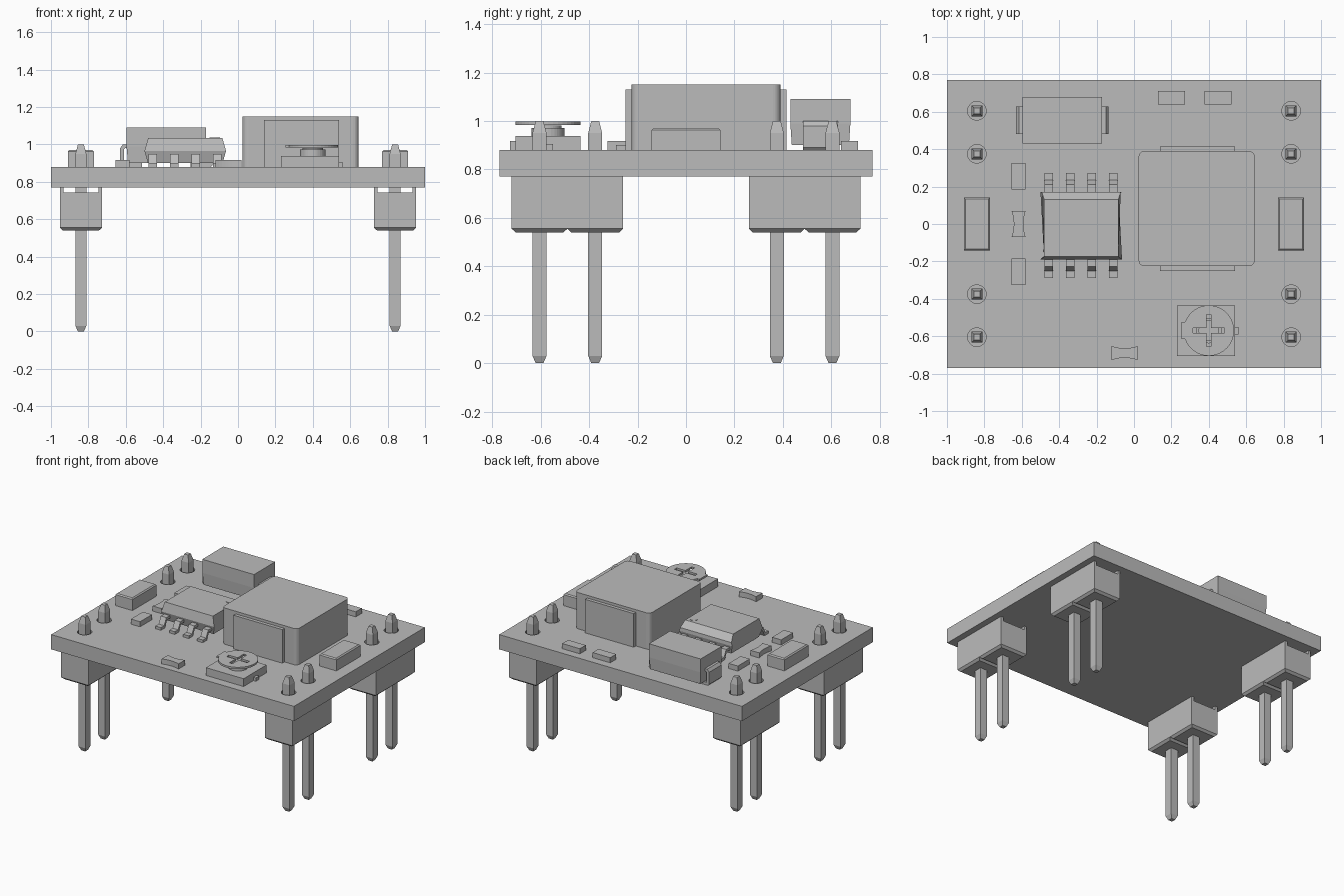
import bpy, bmesh, math

cube = bpy.data.objects.get("Cube")
if cube:
    bpy.data.objects.remove(cube, do_unlink=True)

grey = bpy.data.materials.new("plain grey")
grey.use_nodes = True
COLOUR = (0.5, 0.5, 0.5, 1)
grey.diffuse_color = COLOUR
grey.node_tree.nodes["Principled BSDF"].inputs["Base Color"].default_value = COLOUR

TOP = 0.88      # upper face of the board
UNDER = 0.77    # lower face of the board


def finish(name, bm):
    bmesh.ops.recalc_face_normals(bm, faces=bm.faces)
    mesh = bpy.data.meshes.new(name)
    bm.to_mesh(mesh)
    bm.free()
    mesh.materials.append(grey)
    ob = bpy.data.objects.new(name, mesh)
    bpy.context.collection.objects.link(ob)
    return ob


def loft(name, rings):
    """Closed solid through rings that have equal point counts."""
    bm = bmesh.new()
    loops = [[bm.verts.new(p) for p in ring] for ring in rings]
    n = len(loops[0])
    for a, b in zip(loops, loops[1:]):
        for i in range(n):
            j = (i + 1) % n
            bm.faces.new((a[i], a[j], b[j], b[i]))
    bm.faces.new(loops[0][::-1])
    bm.faces.new(loops[-1])
    return finish(name, bm)


def stack(name, x, y, levels):
    """Rectangular rings, each level is (z, half width, half depth)."""
    signs = ((-1, -1), (1, -1), (1, 1), (-1, 1))
    return loft(name, [[(x + sx * hx, y + sy * hy, z) for sx, sy in signs]
                       for z, hx, hy in levels])


def box(name, x0, x1, y0, y1, z0, z1):
    hx, hy = (x1 - x0) / 2, (y1 - y0) / 2
    return stack(name, (x0 + x1) / 2, (y0 + y1) / 2, [(z0, hx, hy), (z1, hx, hy)])


def prism(name, outline, z0, z1):
    return loft(name, [[(x, y, z) for x, y in outline] for z in (z0, z1)])


def disc(name, x, y, r, z0, z1, n=32):
    ring = [(x + r * math.cos(t * math.tau / n), y + r * math.sin(t * math.tau / n))
            for t in range(n)]
    return prism(name, ring, z0, z1)


def cut(target, cutter):
    cutter.hide_render = True
    cutter.hide_viewport = True
    mod = target.modifiers.new("cut", "BOOLEAN")
    mod.operation = "DIFFERENCE"
    mod.solver = "EXACT"
    mod.object = cutter


def strip(name, path, thick, across, width, along_x):
    """Bent metal lead: a path of (run, z) thickened upward, swept across."""
    outline = path + [(r + d, z + h) for (r, z), (d, h) in zip(path[::-1], thick[::-1])]
    sides = (across - width / 2, across + width / 2)
    if along_x:
        return loft(name, [[(r, s, z) for r, z in outline] for s in sides])
    return loft(name, [[(s, r, z) for r, z in outline] for s in sides])


# Circuit board with plated holes
board = box("board", -1, 1, -0.77, 0.77, UNDER, TOP)
PIN_X = 0.84
PAIRS = (-0.49, 0.49)
HALF_PITCH = 0.115
for sx in (-1, 1):
    for pair in PAIRS:
        for side in (-1, 1):
            x, y = sx * PIN_X, pair + side * HALF_PITCH
            cut(board, disc("hole_cutter", x, y, 0.05, UNDER - 0.05, TOP + 0.05, 16))
            # Square pin with tapered tips
            stack("header_pin", x, y, [(0, 0.016, 0.016), (0.03, 0.029, 0.029),
                                       (0.95, 0.029, 0.029), (1.0, 0.016, 0.016)])
            # Plastic block with bevelled lower edge
            w, d = 0.113, HALF_PITCH
            stack("header_block", x, y, [(0.54, w - 0.016, d - 0.016), (0.555, w, d),
                                         (0.742, w, d)])
        # Rails that touch the board beside the channel
        for rail in (-1, 1):
            mid = sx * PIN_X + rail * 0.103
            box("header_rail", mid - 0.01, mid + 0.01, pair - 0.23, pair + 0.23,
                0.742, UNDER)
    # Large ceramic capacitor beside each row
    stack("capacitor", sx * PIN_X, 0, [(TOP, 0.07, 0.142), (0.962, 0.07, 0.142),
                                       (0.97, 0.062, 0.134)])

# Inductor with rounded upright corners and two end plates
core = box("inductor", 0.025, 0.645, -0.225, 0.39, TOP, 1.15)
bm = bmesh.new()
bm.from_mesh(core.data)
uprights = [e for e in bm.edges if abs(e.verts[0].co.z - e.verts[1].co.z) > 0.1]
bmesh.ops.bevel(bm, geom=uprights, offset=0.03, segments=5, profile=0.5, affect="EDGES")
bm.to_mesh(core.data)
bm.free()
box("inductor_plate_front", 0.14, 0.54, -0.25, -0.22, TOP, 1.13)
box("inductor_plate_back", 0.14, 0.54, 0.385, 0.415, TOP, 1.13)

# Diode with wrapped leads
diode_x, diode_y = -0.383, 0.555
stack("diode_body", diode_x, diode_y, [(0.9, 0.205, 0.118), (0.99, 0.213, 0.124),
                                       (1.09, 0.213, 0.124)])
for s in (-1, 1):
    path = [(diode_x + s * r, z) for r, z in
            ((0.13, TOP), (0.238, TOP), (0.247, 0.89), (0.247, 0.98),
             (0.232, 1.0), (0.2, 1.0))]
    inner = [(0, 0.02), (-s * 0.01, 0.02), (-s * 0.02, 0.01), (-s * 0.02, -0.008),
             (-s * 0.01, -0.02), (0, -0.02)]
    strip("diode_lead", path, inner, diode_y, 0.145, True)

# Eight-lead chip with a chamfered long edge
chip = [(-0.17, 0.9), (-0.19, 0.965), (-0.175, 1.035), (0.13, 1.035),
        (0.17, 0.99), (0.172, 0.965), (0.155, 0.9)]
mid_z = 0.965
lengths = [0.218 - 0.02 * abs(z - mid_z) / 0.07 for y, z in chip]
chip_x = -0.282
loft("chip_body", [[(chip_x + s * h, y, z) for (y, z), h in zip(chip, lengths)]
                   for s in (-1, 1)])
disc("chip_dot", -0.125, 0.085, 0.028, 1.034, 1.038, 20)
for i in range(4):
    x = -0.455 + i * 0.115
    for s in (-1, 1):
        path = [(-0.008 + s * r, z) for r, z in
                ((0.282, TOP), (0.235, TOP), (0.21, 0.93), (0.16, 0.93))]
        strip("chip_lead", path, [(0, 0.02), (s * 0.008, 0.02), (s * 0.008, 0.02), (0, 0.02)],
              x, 0.046, False)

# Trimmer: base, stem, slotted dial with pointer tab
tx, ty = 0.4, -0.57
box("trimmer_base", 0.23, 0.54, -0.705, -0.435, TOP, 0.938)
box("trimmer_terminal", 0.53, 0.56, ty - 0.02, ty + 0.02, TOP, 0.905)
disc("trimmer_stem", tx, ty, 0.068, 0.93, 0.972)
disc("trimmer_collar", tx, ty, 0.055, 0.965, 0.982)
start = math.radians(160)
dial = [(tx + 0.135 * math.cos(a), ty + 0.135 * math.sin(a)) for a in
        (-start + 2 * start * i / 36 for i in range(37))]
dial += [(0.255, ty + 0.046), (0.255, ty - 0.046)]
dial_ob = prism("trimmer_dial", dial, 0.983, 0.997)
r, w = 0.085, 0.013
quarter = [(r, -w), (r, w), (w, w)]
cross = []
for k in range(4):
    c, s = round(math.cos(k * math.pi / 2)), round(math.sin(k * math.pi / 2))
    cross += [(tx + c * x - s * y, ty + s * x + c * y) for x, y in quarter]
cut(dial_ob, prism("slot_cutter", cross, 0.96, 1.02))


# Small chip parts, straight or with hollowed ends
def small_part(name, x, y, length, width, upright, hollow):
    h, w = length / 2, width / 2
    arc = [-1 + i / 4 for i in range(9)]
    dip = 0.012 if hollow else 0
    outline = [(t * h, w - dip * (1 - t * t)) for t in arc[::-1]]
    outline += [(t * h, -w) for t in (-1, 1)] if not hollow else \
        [(t * h, -w + dip * (1 - t * t)) for t in arc]
    if upright:
        outline = [(-b, a) for a, b in outline]
    prism(name, [(x + a, y + b) for a, b in outline], TOP, 0.918)


for y in (0.255, 0.0, -0.255):
    small_part("side_resistor", -0.617, y, 0.14, 0.075, True, y == 0)
for x in (0.2, 0.45):
    small_part("back_resistor", x, 0.675, 0.145, 0.07, False, False)
small_part("front_resistor", -0.05, -0.69, 0.14, 0.075, False, True)
